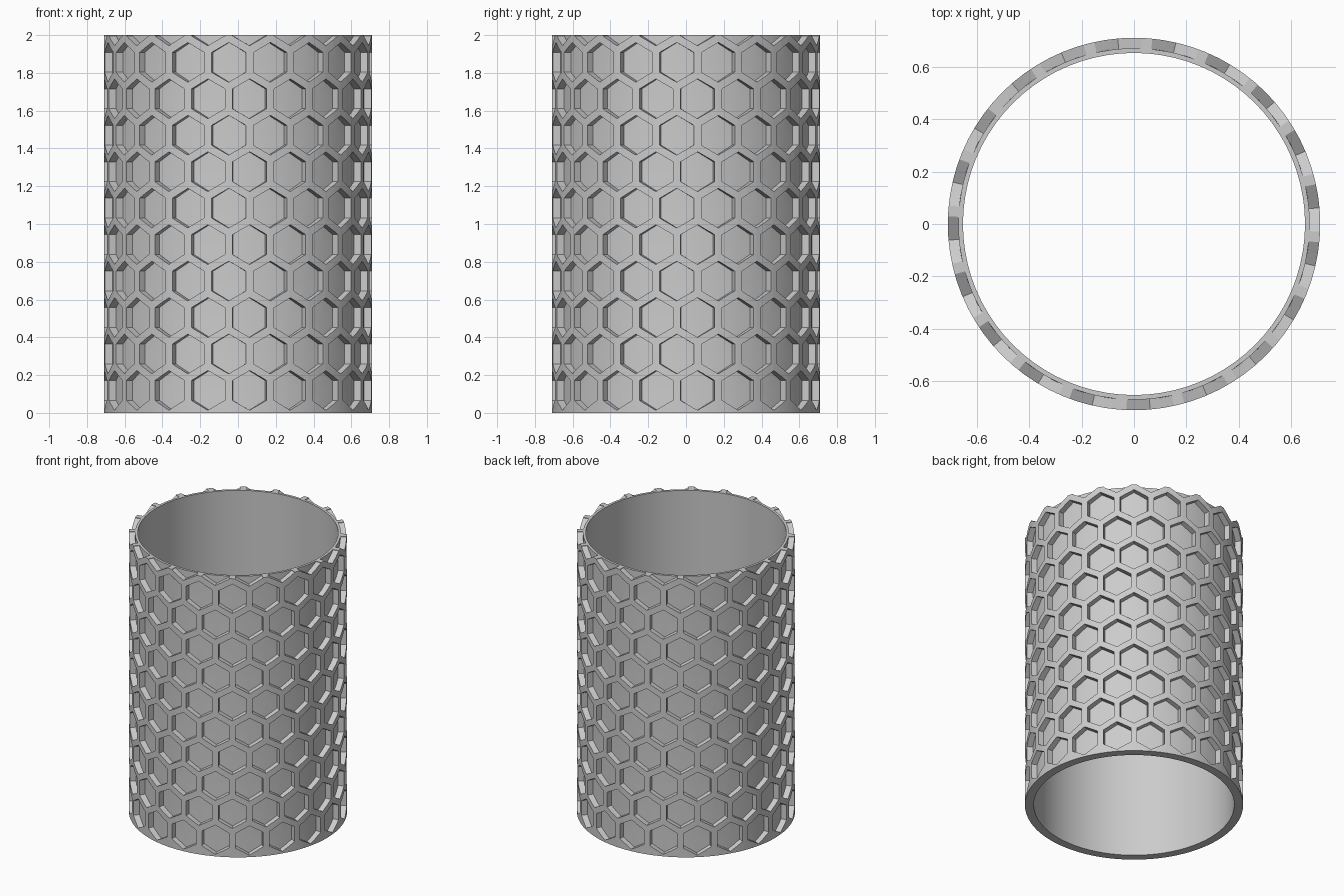
import bpy, bmesh
from math import pi, sin, cos, radians

default = bpy.data.objects.get("Cube")
if default:
    bpy.data.objects.remove(default, do_unlink=True)

HEIGHT, R_OUT, R_IN, R_FLOOR = 2.0, 0.71, 0.652, 0.67
SEGMENTS = 80
COLUMNS, ROWS = 20, 11
HEX_R, ROW_PITCH, FIRST_ROW = 0.105, 0.193, 0.119
PHASE = radians(5)

grey = bpy.data.materials.new("light grey")
grey.use_nodes = True
colour = (0.6, 0.6, 0.6, 1)
grey.diffuse_color = colour
grey.node_tree.nodes["Principled BSDF"].inputs["Base Color"].default_value = colour


def make_object(name, bm):
    bmesh.ops.recalc_face_normals(bm, faces=bm.faces)
    mesh = bpy.data.meshes.new(name)
    bm.to_mesh(mesh)
    bm.free()
    mesh.materials.append(grey)
    obj = bpy.data.objects.new(name, mesh)
    bpy.context.collection.objects.link(obj)
    return obj


def polar(r, a, z):
    return (r * cos(a), r * sin(a), z)


# Plain tube, open at both ends
bm = bmesh.new()
rings = []
for r, z in ((R_IN, 0), (R_OUT, 0), (R_OUT, HEIGHT), (R_IN, HEIGHT)):
    rings.append([bm.verts.new(polar(r, 2 * pi * i / SEGMENTS, z)) for i in range(SEGMENTS)])
for k in range(4):
    a, b = rings[k], rings[(k + 1) % 4]
    for i in range(SEGMENTS):
        j = (i + 1) % SEGMENTS
        bm.faces.new((a[i], a[j], b[j], b[i]))
tube = make_object("honeycomb_tube", bm)

# Hexagon outline with a point halfway along each side
corners = [(HEX_R * sin(pi * k / 3), HEX_R * cos(pi * k / 3)) for k in range(6)]
outline = []
for k in range(6):
    (x0, z0), (x1, z1) = corners[k], corners[(k + 1) % 6]
    outline += [(x0, z0), ((x0 + x1) / 2, (z0 + z1) / 2)]


def add_pocket(bm, angle, height):
    """Hexagonal block bent around the tube, with a curved floor."""
    loops, n = [], len(outline)
    for r in (R_FLOOR, R_OUT + 0.04):
        loop = [bm.verts.new(polar(r, angle + x / R_OUT, height + z)) for x, z in outline]
        centre = bm.verts.new(polar(r, angle, height))
        for i in range(n):
            bm.faces.new((centre, loop[i], loop[(i + 1) % n]))
        loops.append(loop)
    a, b = loops
    for i in range(n):
        j = (i + 1) % n
        bm.faces.new((a[i], a[j], b[j], b[i]))


# Staggered rows of pockets; the last row runs out through the rim
bm = bmesh.new()
for row in range(ROWS):
    for col in range(COLUMNS):
        turn = col - 0.5 * (row % 2)
        add_pocket(bm, -pi / 2 + PHASE + turn * 2 * pi / COLUMNS, FIRST_ROW + row * ROW_PITCH)
cutter = make_object("pocket_cutter", bm)
cutter.hide_render = True

# Cut the pockets and keep the finished mesh
cut = tube.modifiers.new("pockets", 'BOOLEAN')
cut.operation = 'DIFFERENCE'
cut.solver = 'EXACT'
cut.object = cutter
bpy.context.view_layer.update()
evaluated = tube.evaluated_get(bpy.context.evaluated_depsgraph_get())
finished = bpy.data.meshes.new_from_object(evaluated)
tube.modifiers.clear()
tube.data = finished
bpy.data.objects.remove(cutter, do_unlink=True)

bpy.ops.object.select_all(action='DESELECT')
tube.select_set(True)
bpy.context.view_layer.objects.active = tube
bpy.ops.object.shade_smooth_by_angle(angle=radians(25))
